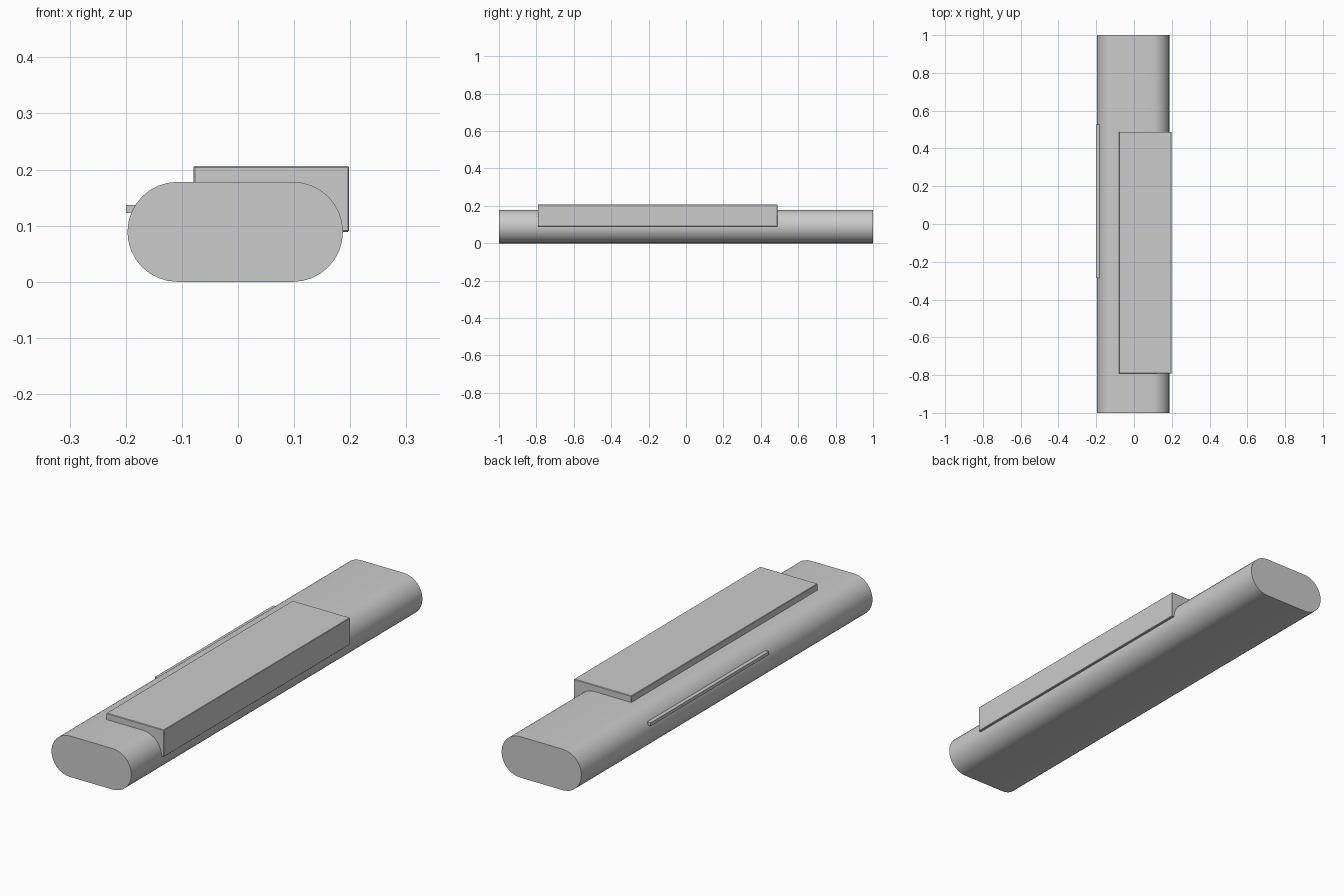
import bpy, bmesh, math

if "Cube" in bpy.data.objects:
    bpy.data.objects.remove(bpy.data.objects["Cube"])


def add_object(name, bm):
    bmesh.ops.recalc_face_normals(bm, faces=bm.faces)
    mesh = bpy.data.meshes.new(name)
    bm.to_mesh(mesh)
    bm.free()
    obj = bpy.data.objects.new(name, mesh)
    bpy.context.collection.objects.link(obj)
    return obj


def box(name, lo, hi, bevel):
    bm = bmesh.new()
    bmesh.ops.create_cube(bm, size=1)
    for v in bm.verts:
        v.co = [(a + b) / 2 + c * (b - a) for a, b, c in zip(lo, hi, v.co)]
    obj = add_object(name, bm)
    if bevel:
        mod = obj.modifiers.new("edge_bevel", 'BEVEL')
        mod.width = bevel
        mod.segments = 1
    return obj


# Main body: rounded-end section extruded along y
R, X0, X1, N = 0.089, -0.197, 0.187, 16
section = []
for cx, start in ((X1 - R, -90), (X0 + R, 90)):
    for i in range(N + 1):
        a = math.radians(start + 180 * i / N)
        section.append((cx + R * math.cos(a), R + R * math.sin(a)))
bm = bmesh.new()
face = bm.faces.new([bm.verts.new((x, -1, z)) for x, z in section])
ext = bmesh.ops.extrude_face_region(bm, geom=[face], use_keep_orig=True)
for v in ext["geom"]:
    if isinstance(v, bmesh.types.BMVert):
        v.co.y = 1
body = add_object("body", bm)
bpy.context.view_layer.objects.active = body
body.select_set(True)
bpy.ops.object.shade_smooth_by_angle(angle=math.radians(30))

# Raised block over the right shoulder
box("top_block", (-0.079, -0.792, 0.089), (0.198, 0.488, 0.206), 0.002)

# Thin side strip on the left
box("side_strip", (-0.2, -0.285, 0.123), (-0.18, 0.528, 0.137), 0)
